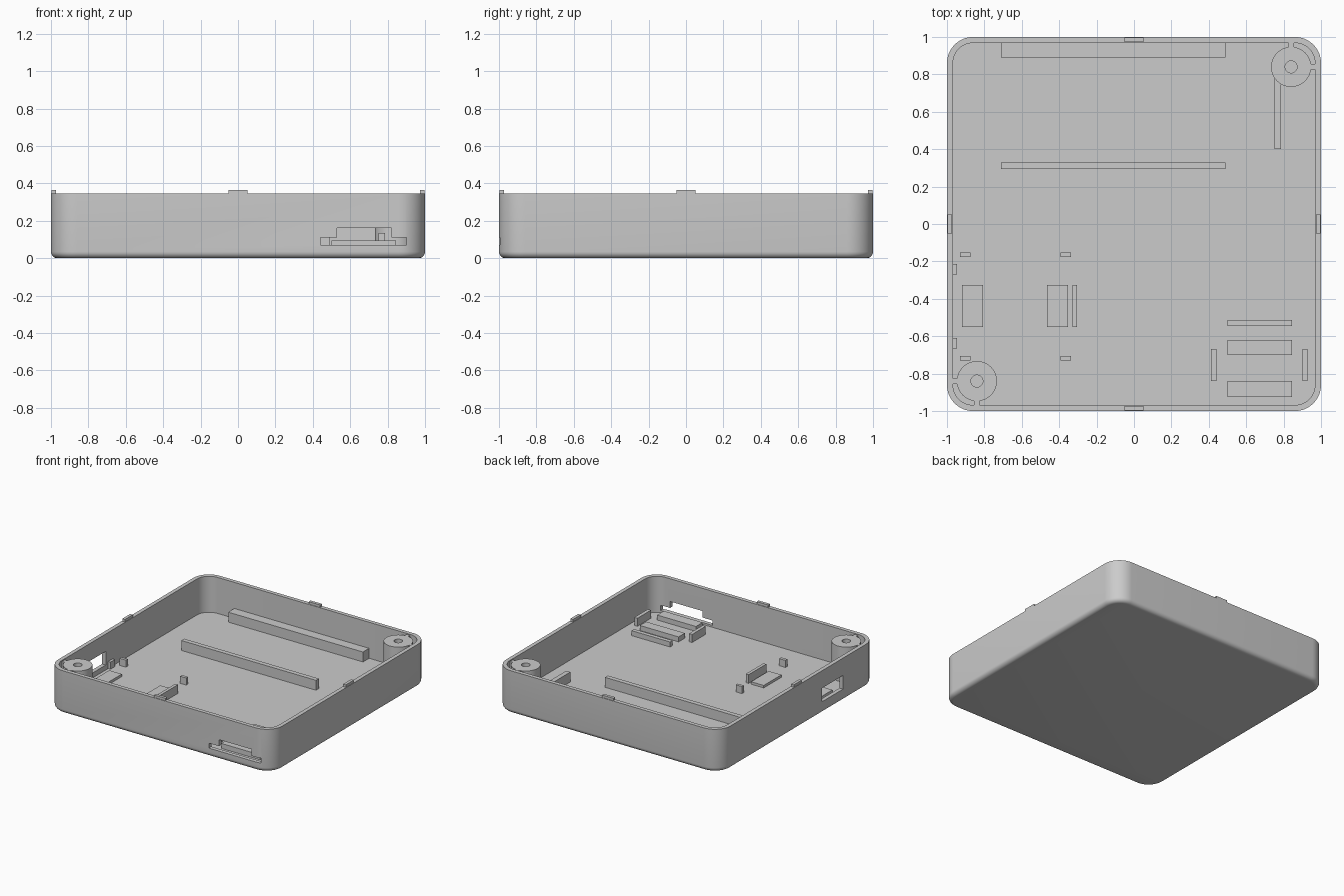
import bpy, bmesh, math
from math import sin, cos, pi

if "Cube" in bpy.data.objects:
    bpy.data.objects.remove(bpy.data.objects["Cube"], do_unlink=True)

WALL, FLOOR, RIM = 0.032, 0.055, 0.345
RADIUS, FILLET = 0.14, 0.035

grey = bpy.data.materials.new("plain grey")
grey.use_nodes = True
colour = (0.6, 0.6, 0.6, 1)
grey.diffuse_color = colour
grey.node_tree.nodes["Principled BSDF"].inputs["Base Color"].default_value = colour


def make(name, bm):
    bmesh.ops.recalc_face_normals(bm, faces=bm.faces[:])
    mesh = bpy.data.meshes.new(name)
    bm.to_mesh(mesh)
    bm.free()
    mesh.materials.append(grey)
    ob = bpy.data.objects.new(name, mesh)
    bpy.context.scene.collection.objects.link(ob)
    return ob


def box(name, x, y, z):
    """Box from three (low, high) ranges."""
    bm = bmesh.new()
    bmesh.ops.create_cube(bm, size=1)
    for v in bm.verts:
        v.co = [r[0] if c < 0 else r[1] for c, r in zip(v.co, (x, y, z))]
    return make(name, bm)


def activate(ob):
    bpy.ops.object.select_all(action="DESELECT")
    ob.select_set(True)
    bpy.context.view_layer.objects.active = ob


def smooth(ob):
    activate(ob)
    bpy.ops.object.shade_smooth_by_angle(angle=0.6)


def cut(ob, cutter):
    activate(ob)
    mod = ob.modifiers.new("opening", "BOOLEAN")
    mod.operation, mod.solver, mod.object = "DIFFERENCE", "EXACT", cutter
    bpy.ops.object.modifier_apply(modifier=mod.name)
    bpy.data.objects.remove(cutter, do_unlink=True)


def skin(bm, loops):
    """Bridge successive closed loops of vertices."""
    n = len(loops[0])
    for a, b in zip(loops, loops[1:]):
        for i in range(n):
            j = (i + 1) % n
            bm.faces.new((a[i], a[j], b[j], b[i]))


def rounded_square(bm, inset, z, steps=12):
    verts, c = [], 1 - RADIUS
    r = RADIUS - inset
    for q, (sx, sy) in enumerate(((1, 1), (-1, 1), (-1, -1), (1, -1))):
        for i in range(steps + 1):
            a = (q + i / steps) * pi / 2
            verts.append(bm.verts.new((sx * c + r * cos(a), sy * c + r * sin(a), z)))
    return verts


# Tray shell: rounded bottom edge, outer wall, rim, inner wall, floor
bm = bmesh.new()
profile = [(FILLET * (1 - sin(t)), FILLET * (1 - cos(t)))
           for t in (i * pi / 12 for i in range(7))]
profile += [(0, RIM), (WALL, RIM), (WALL, FLOOR)]
loops = [rounded_square(bm, d, z) for d, z in profile]
skin(bm, loops)
bm.faces.new(loops[0])
bm.faces.new(loops[-1])
shell = make("tray_shell", bm)

# Stepped front opening and side window
cut(shell, box("front_slot_cutter", (0.44, 0.90), (-1.1, -0.95), (0.07, 0.11)))
cut(shell, box("front_port_cutter", (0.53, 0.82), (-1.1, -0.95), (0.09, 0.162)))
cut(shell, box("side_window_cutter", (-1.1, -0.95), (-0.57, -0.30), (0.095, 0.205)))
smooth(shell)

# Screw posts in two opposite corners, each webbed to the walls
for side, s in (("back_left", 1), ("front_right", -1)):
    bm = bmesh.new()
    base, top = FLOOR - 0.01, 0.337
    loops = []
    for r, z in ((0.107, base), (0.107, top), (0.032, top), (0.032, base)):
        loops.append([bm.verts.new((s * 0.84 + r * cos(i * pi / 24),
                                    s * 0.84 + r * sin(i * pi / 24), z))
                      for i in range(48)])
    skin(bm, loops + loops[:1])
    smooth(make(side + "_screw_post", bm))
    near = sorted((s * 0.825, s * 0.855))
    reach = sorted((s * 0.93, s * 0.975))
    box(side + "_post_web_x", reach, near, (base, top))
    box(side + "_post_web_y", near, reach, (base, top))

# Snap tabs on the middle of each rim side
for name, s in (("positive", 1), ("negative", -1)):
    across = sorted((s * 0.972, s * 0.996))
    along = (-0.05, 0.05)
    box("rim_tab_x_" + name, across, along, (RIM - 0.005, 0.365))
    box("rim_tab_y_" + name, along, across, (RIM - 0.005, 0.365))


def rib(name, x, y, top):
    box(name, x, y, (FLOOR - 0.01, top))


# Long board supports and the rib running from the back post
rib("middle_support", (-0.71, 0.49), (0.293, 0.33), 0.135)
rib("back_support", (-0.71, 0.49), (0.89, 0.975), 0.135)
rib("post_rib", (0.75, 0.787), (0.40, 0.79), 0.135)

# Cradle behind the front opening
port_x = (0.50, 0.845)
rib("port_back_stop", port_x, (-0.545, -0.512), 0.095)
rib("port_back_pad", port_x, (-0.70, -0.62), 0.095)
rib("port_front_pad", port_x, (-0.925, -0.84), 0.095)
for name, x in (("inner", (0.413, 0.44)), ("outer", (0.90, 0.928))):
    rib("port_side_guide_" + name, x, (-0.84, -0.667), 0.12)

# Cradle behind the side window
bed_y = (-0.55, -0.325)
rib("window_pad_outer", (-0.92, -0.807), bed_y, 0.075)
rib("window_pad_inner", (-0.465, -0.352), bed_y, 0.075)
rib("window_stop", (-0.33, -0.305), bed_y, 0.125)
for row, y in (("back", (-0.177, -0.153)), ("front", (-0.73, -0.705))):
    rib("peg_outer_" + row, (-0.93, -0.875), y, 0.112)
    rib("peg_inner_" + row, (-0.392, -0.337), y, 0.112)
for row, y in (("back", (-0.27, -0.215)), ("front", (-0.665, -0.61))):
    rib("wall_peg_" + row, (-0.975, -0.947), y, 0.112)
